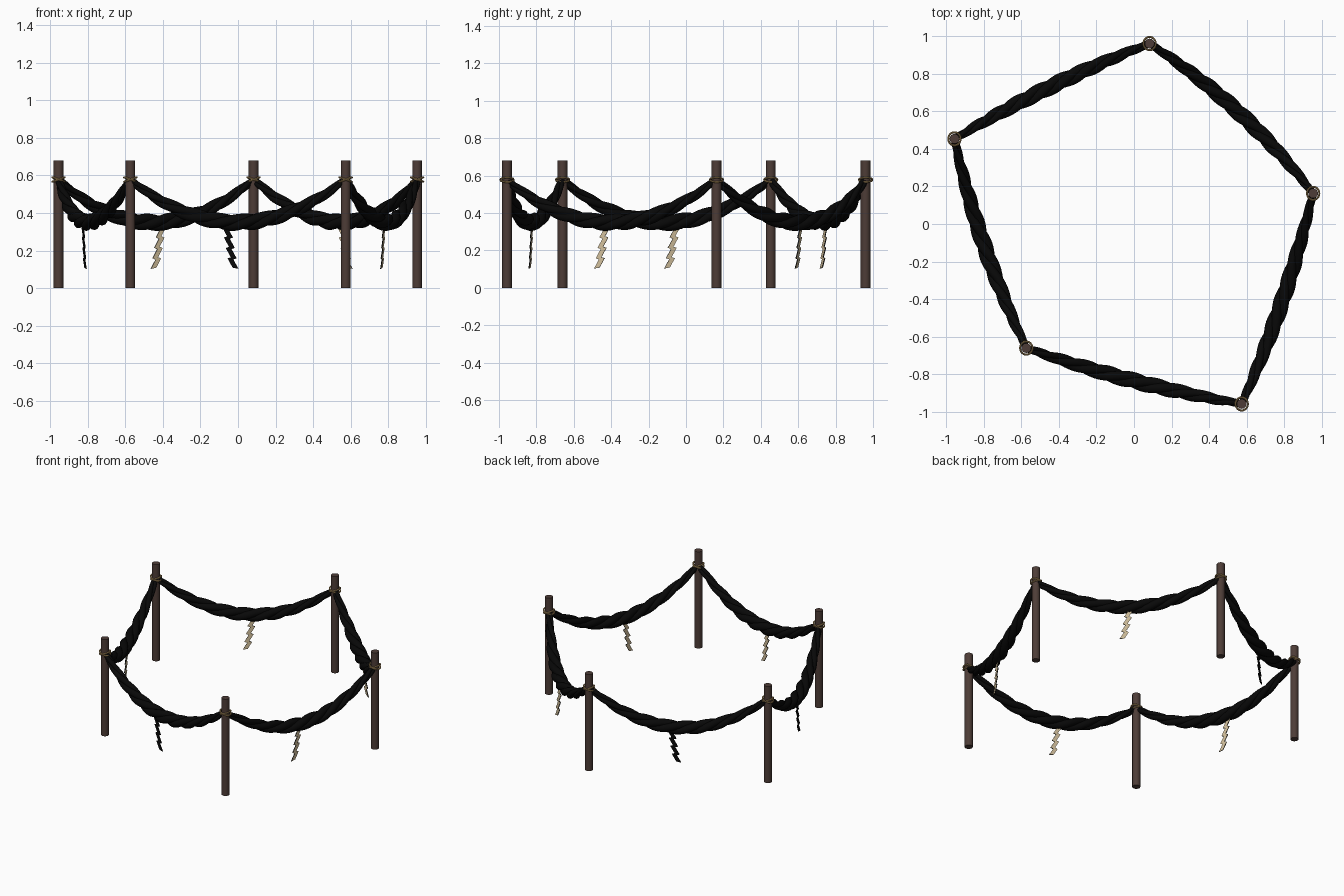
import bpy, bmesh, math
from mathutils import Vector

if "Cube" in bpy.data.objects:
    bpy.data.objects.remove(bpy.data.objects["Cube"])

def mat(name, c):
    m = bpy.data.materials.new(name)
    m.diffuse_color = (*c, 1)
    m.use_nodes = True
    m.node_tree.nodes["Principled BSDF"].inputs["Base Color"].default_value = m.diffuse_color
    return m

WOOD = mat("brown wood", (0.075, 0.046, 0.038))
ROPE = mat("black rope", (0.0025, 0.0025, 0.0025))
CORD = mat("tan cord", (0.38, 0.25, 0.10))
PAPER = mat("cream paper", (0.64, 0.52, 0.33))
DARK = mat("black paper edge", (0.003, 0.003, 0.003))

POSTS = [(0.573, -0.957), (0.953, 0.163), (0.083, 0.96), (-0.955, 0.453), (-0.573, -0.66)]
BOWS = [0.028, 0.05, 0.025, 0.035, 0.025]   # outward bulge of each rope
POST_H, TIE_Z, SAG = 0.68, 0.578, 0.228

# posts with crossed cord ties
for i, (x, y) in enumerate(POSTS):
    bpy.ops.mesh.primitive_cylinder_add(vertices=16, radius=0.026, depth=POST_H,
                                        location=(x, y, POST_H / 2))
    o = bpy.context.object
    o.name = f"post_{i + 1}"
    o.data.materials.append(WOOD)
    bpy.ops.object.shade_smooth_by_angle()
    for j, tilt in enumerate((0.3, -0.3)):
        bpy.ops.mesh.primitive_torus_add(major_segments=24, minor_segments=8,
                                         major_radius=0.035, minor_radius=0.0055,
                                         location=(x, y, TIE_Z),
                                         rotation=(tilt * 0.6, tilt, 0.6))
        o = bpy.context.object
        o.name = f"cord_tie_{i + 1}_{j + 1}"
        o.data.materials.append(CORD)
        bpy.ops.object.shade_smooth_by_angle()

# sagging ropes: three twisted strands, thicker in the middle
def rope(name, p, q, bow, turns=3.0, n=72):
    a, b = Vector((*p, TIE_Z)), Vector((*q, TIE_Z))
    side = (b - a).normalized().cross(Vector((0, 0, 1)))
    cu = bpy.data.curves.new(name, 'CURVE')
    cu.dimensions = '3D'
    cu.bevel_depth = 1.0
    cu.bevel_resolution = 3
    cu.use_fill_caps = True
    for s in range(3):
        sp = cu.splines.new('POLY')
        sp.points.add(n)
        for k in range(n + 1):
            t = k / n
            arc = 4 * t * (1 - t)
            c = a.lerp(b, t) - Vector((0, 0, SAG * arc)) + side * bow * arc
            tan = (b - a) - Vector((0, 0, SAG * 4 * (1 - 2 * t)))
            up = side.cross(tan.normalized())
            r = 0.019 + 0.026 * math.sin(math.pi * t) ** 0.9
            ang = 2 * math.pi * (turns * t + s / 3)
            c = c + (side * math.cos(ang) + up * math.sin(ang)) * r * 0.45
            sp.points[k].co = (*c, 1)
            sp.points[k].radius = r * 0.58
        sp.use_smooth = True
    o = bpy.data.objects.new(name, cu)
    bpy.context.collection.objects.link(o)
    cu.materials.append(ROPE)
    bpy.ops.object.select_all(action='DESELECT')
    o.select_set(True)
    bpy.context.view_layer.objects.active = o
    bpy.ops.object.convert(target='MESH')

for i in range(5):
    rope(f"rope_{i + 1}", POSTS[i], POSTS[(i + 1) % 5], BOWS[i])

# zigzag paper streamers: cream on the facing side, dark edges and back
def streamer(name, x, y, facing, both=False, top=0.325, steps=4):
    n = Vector((*facing, 0)).normalized()
    u = Vector((0, 0, 1)).cross(n)
    h, w, th = 0.0555, 0.0155, 0.0025
    right, left = [], []
    for i in range(steps):
        c = 0.025 - 0.010 * i
        z = top - h * i
        for cc, zz in ((c, z), (c - 0.028, z - h)):
            right.append((cc + w, zz + (0.006 if zz < z else 0)))
            left.append((cc - w, zz - (0.006 if zz == z else 0)))
    outline = right + left[::-1]
    bm = bmesh.new()
    rings = [[bm.verts.new(Vector((x, y, z)) + u * s + n * d) for s, z in outline]
             for d in (th, -th)]
    m = len(outline)
    bm.faces.new(rings[0]).material_index = 0
    bm.faces.new(rings[1][::-1]).material_index = 0 if both else 1
    for k in range(m):
        j = (k + 1) % m
        bm.faces.new((rings[0][k], rings[1][k], rings[1][j], rings[0][j])).material_index = 1
    bmesh.ops.recalc_face_normals(bm, faces=bm.faces)
    bmesh.ops.triangulate(bm, faces=[f for f in bm.faces if len(f.verts) > 4])
    me = bpy.data.meshes.new(name)
    bm.to_mesh(me)
    bm.free()
    me.materials.append(PAPER)
    me.materials.append(DARK)
    bpy.context.collection.objects.link(bpy.data.objects.new(name, me))

streamer("streamer_front", -0.045, -0.828, (0.25, 0.97))
streamer("streamer_left", -0.82, -0.07, (0.96, 0.27))
streamer("streamer_back_left", -0.42, 0.738, (0.44, -0.90))
streamer("streamer_right", 0.772, -0.445, (0.96, -0.28), both=True)
streamer("streamer_back_right", 0.565, 0.605, (0.45, 0.89), both=True)
